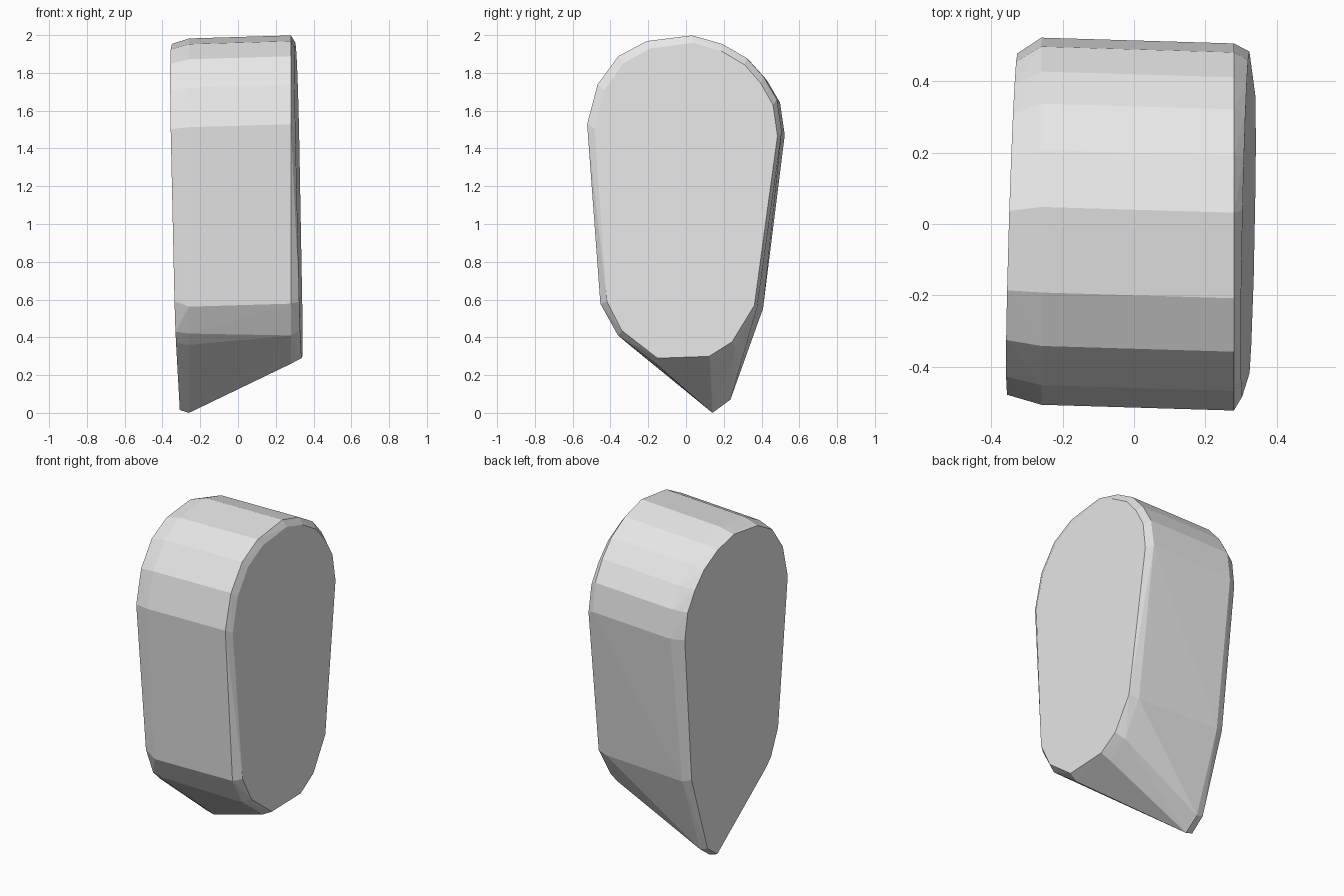
import bpy
import bmesh

cube = bpy.data.objects.get("Cube")
if cube:
    bpy.data.objects.remove(cube)

stone = bpy.data.materials.new("pale_grey")
stone.use_nodes = True
stone.diffuse_color = (0.8, 0.8, 0.8, 1)
stone.node_tree.nodes["Principled BSDF"].inputs["Base Color"].default_value = (0.8, 0.8, 0.8, 1)

# Shared upper outline (y, z), running from the front waist over the top to the back
arch = [(-0.445, 0.57), (-0.515, 1.52), (-0.46, 1.73), (-0.35, 1.88), (-0.2, 1.96),
        (0.04, 1.99), (0.2, 1.945), (0.33, 1.87), (0.42, 1.77), (0.49, 1.65), (0.515, 1.48)]
# Lower outlines: blunt and rounded on one side, a long point on the other
blunt = [(0.385, 0.55), (0.26, 0.35), (0.13, 0.27), (-0.16, 0.26), (-0.36, 0.41)]
pointed = [(0.4, 0.56), (0.235, 0.07), (0.14, 0.0), (-0.3, 0.36), (-0.36, 0.42)]


def rim(bm, outline, x):
    """Outer edge of the band, slightly skewed across its width."""
    for y, z in outline:
        skew = x if z > 0.5 else 0
        bm.verts.new((x, y - 0.03 * skew, z + 0.03 * skew))


def cap(bm, outline, side, inset):
    """Inset end face that leans a little with height and depth."""
    for y, z in outline:
        cy, cz = 0.0, 1.1
        y2 = cy + (y - cy) * (1 - inset / 0.5)
        z2 = cz + (z - cz) * (1 - inset / 0.85)
        x = 0.345 - 0.021 * z2 + 0.02 * y2 if side > 0 else -0.312 - 0.02 * z2 + 0.03 * y2
        bm.verts.new((x, y2, z2))


# Body: the outlines joined into one faceted block with chamfered rims
bm = bmesh.new()
rim(bm, arch + blunt, 0.28)
rim(bm, arch + pointed, -0.26)
cap(bm, arch + blunt, 1, 0.03)
cap(bm, arch, -1, 0.035)
cap(bm, pointed, -1, 0.012)
hull = bmesh.ops.convex_hull(bm, input=bm.verts)
loose = [v for v in bm.verts if not v.link_faces]
bmesh.ops.delete(bm, geom=loose, context='VERTS')
bmesh.ops.recalc_face_normals(bm, faces=bm.faces)

mesh = bpy.data.meshes.new("stone_body")
bm.to_mesh(mesh)
bm.free()
mesh.materials.append(stone)
body = bpy.data.objects.new("stone_body", mesh)
bpy.context.collection.objects.link(body)
